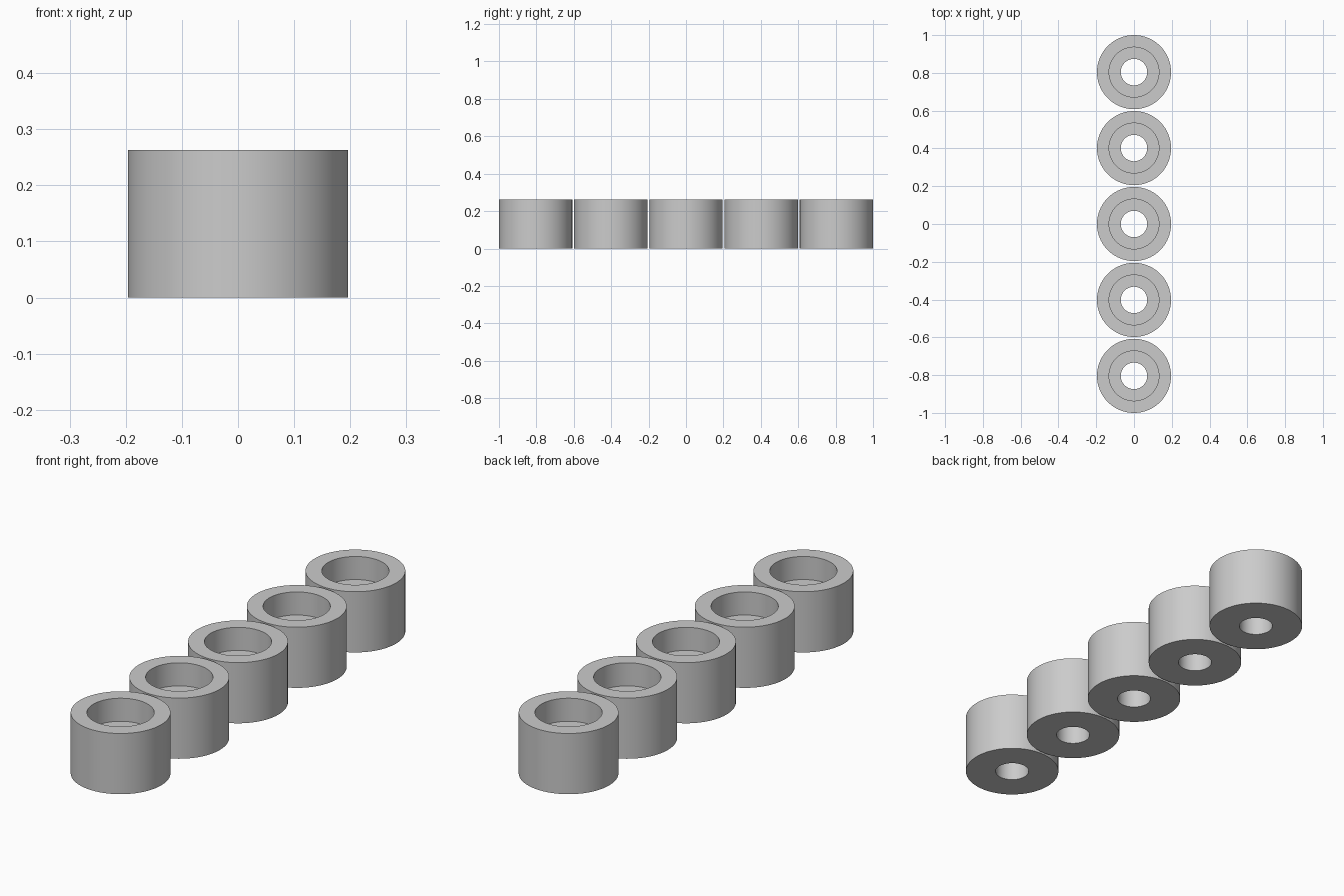
import bpy, bmesh, math

# Remove the default object
cube = bpy.data.objects.get("Cube")
if cube:
    bpy.data.objects.remove(cube, do_unlink=True)

OUTER, BORE, HOLE = 0.196, 0.132, 0.07
HEIGHT, FLOOR = 0.263, 0.163
SPACING, SIDES = 0.402, 96

# Single grey material
grey = bpy.data.materials.new("plain grey")
grey.use_nodes = True
colour = (0.6, 0.6, 0.6, 1)
grey.diffuse_color = colour
grey.node_tree.nodes["Principled BSDF"].inputs["Base Color"].default_value = colour


def counterbored_mesh():
    """Revolve a closed stepped section: outer wall, rim, wide bore, ledge, narrow hole."""
    section = [(OUTER, 0), (OUTER, HEIGHT), (BORE, HEIGHT),
               (BORE, FLOOR), (HOLE, FLOOR), (HOLE, 0)]
    bm = bmesh.new()
    verts = [bm.verts.new((r, 0, z)) for r, z in section]
    edges = [bm.edges.new((v, verts[i - 1])) for i, v in enumerate(verts)]
    bmesh.ops.spin(bm, geom=verts + edges, cent=(0, 0, 0), axis=(0, 0, 1),
                   angle=math.tau, steps=SIDES, use_merge=True)
    bmesh.ops.remove_doubles(bm, verts=bm.verts, dist=0.0001)
    bmesh.ops.recalc_face_normals(bm, faces=bm.faces)
    mesh = bpy.data.meshes.new("spacer")
    bm.to_mesh(mesh)
    bm.free()
    mesh.materials.append(grey)
    return mesh


# Row of five identical spacers
for i in range(5):
    spacer = bpy.data.objects.new(f"spacer_{i + 1}", counterbored_mesh())
    spacer.location.y = (i - 2) * SPACING
    bpy.context.collection.objects.link(spacer)
    bpy.ops.object.select_all(action="DESELECT")
    spacer.select_set(True)
    bpy.context.view_layer.objects.active = spacer
    bpy.ops.object.shade_smooth_by_angle(angle=math.radians(30))
